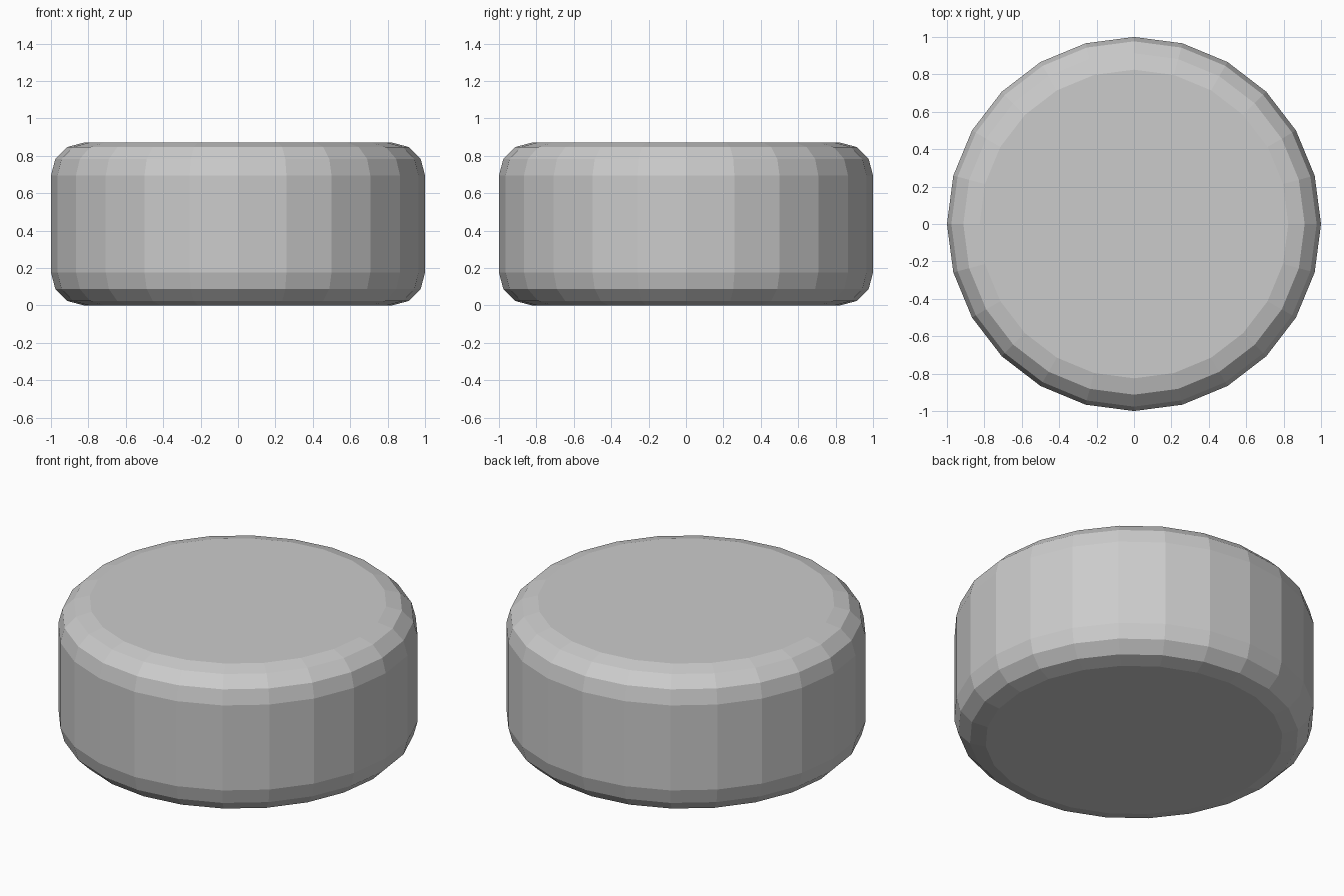
import bpy, bmesh
from math import sin, cos, pi, radians

if "Cube" in bpy.data.objects:
    bpy.data.objects.remove(bpy.data.objects["Cube"])

HEIGHT = 0.87


def rounded_profile(radius, bevel, sign):
    """Half-turn wall profile: bevel direction is inward (-1) or outward (+1)."""
    low = [(radius + sign * bevel * (1 - sin(radians(a))), bevel * (1 - cos(radians(a))))
           for a in (0, 30, 60, 90)]
    return low + [(r, HEIGHT - z) for r, z in reversed(low)]


def lathe(bm, profile, sides, start):
    """Spin a profile about z and return its bottom and top boundary edges."""
    rings = []
    for r, z in profile:
        rings.append([bm.verts.new((r * cos(start + 2 * pi * i / sides),
                                    r * sin(start + 2 * pi * i / sides), z))
                      for i in range(sides)])
    for a, b in zip(rings, rings[1:]):
        for i in range(sides):
            j = (i + 1) % sides
            bm.faces.new((a[i], a[j], b[j], b[i]))
    return [[bm.edges.get((ring[i], ring[(i + 1) % sides])) for i in range(sides)]
            for ring in (rings[0], rings[-1])]


bm = bmesh.new()
# Outer rolling surface, 24 sides, and axle hole, 12 sides
outer = lathe(bm, rounded_profile(1.0, 0.175, -1), 24, 0)
inner = lathe(bm, rounded_profile(0.18, 0.085, 1), 12, radians(15))

# Flat side faces between the two rims
for rim, hole in zip(outer, inner):
    bmesh.ops.bridge_loops(bm, edges=rim + hole)
bmesh.ops.recalc_face_normals(bm, faces=bm.faces[:])

mesh = bpy.data.meshes.new("wheel")
bm.to_mesh(mesh)
bm.free()
wheel = bpy.data.objects.new("wheel", mesh)
bpy.context.collection.objects.link(wheel)
